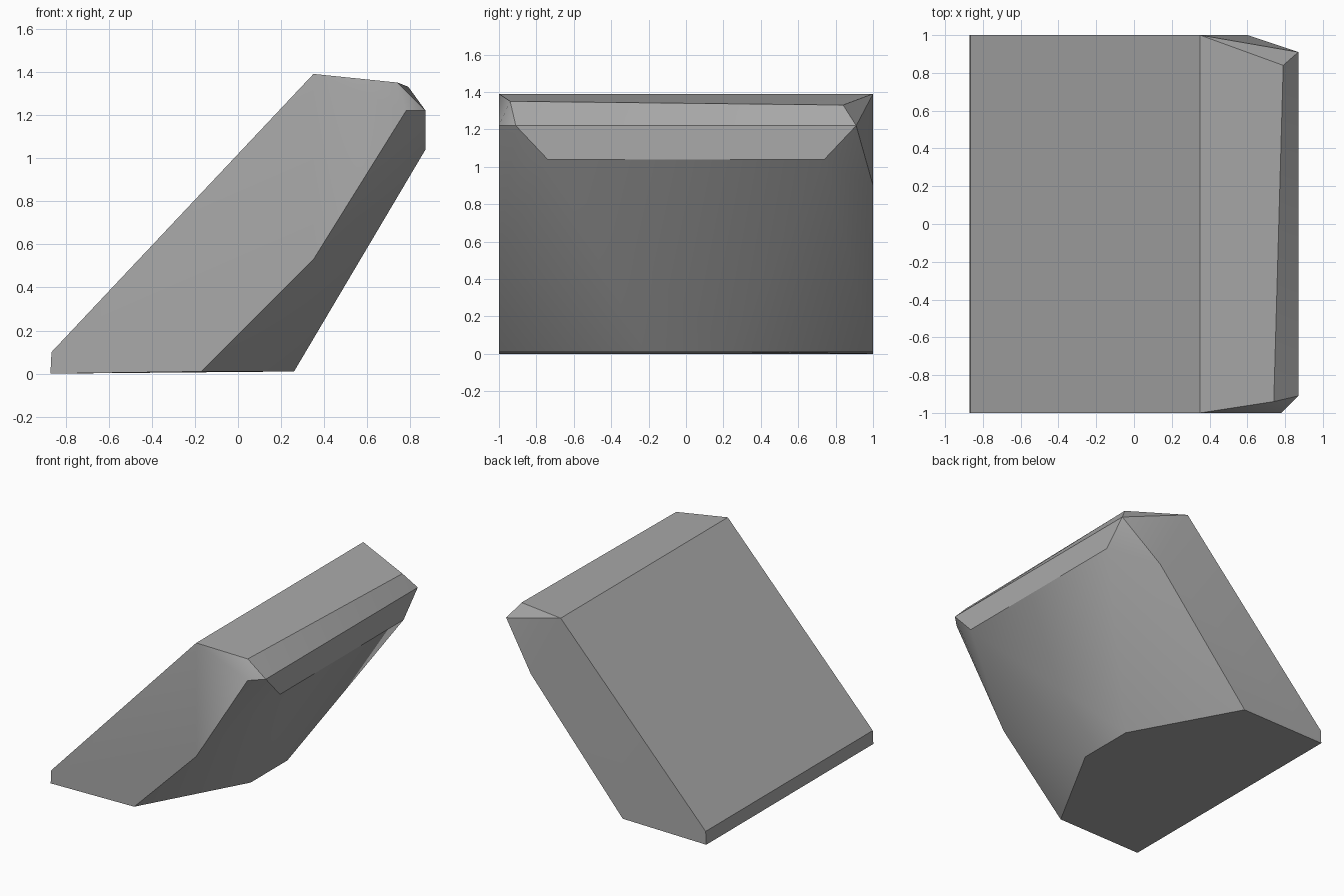
import bpy, bmesh, math

cube = bpy.data.objects.get("Cube")
if cube:
    bpy.data.objects.remove(cube, do_unlink=True)

# Stone colour
stone = bpy.data.materials.new("stone_grey")
stone.use_nodes = True
grey = (0.4, 0.4, 0.4, 1)
stone.diffuse_color = grey
stone.node_tree.nodes["Principled BSDF"].inputs["Base Color"].default_value = grey

# Corners shared by both ends, as x, half width, z
paired = [
    (-0.87, 1, 0), (-0.865, 1, 0.1), (0.35, 1, 1.39),   # slab edge
    (-0.17, 1, 0.01), (0.26, 0.22, 0.01),               # foot
    (0.87, 0.74, 1.04), (0.87, 0.91, 1.22),             # overhanging lip
]
corners = [(x, side * y, z) for x, y, z in paired for side in (-1, 1)]

# Chipped corners that differ between the ends
corners += [(0.35, -1, 0.53), (0.78, -1, 1.22), (0.74, -0.94, 1.35)]
corners += [(0.6, 1, 0.9), (0.79, 0.84, 1.33)]

# Faceted boulder wrapped around the corners
bm = bmesh.new()
for co in corners:
    bm.verts.new(co)
bmesh.ops.convex_hull(bm, input=bm.verts)
bmesh.ops.dissolve_limit(bm, angle_limit=math.radians(1),
                         verts=bm.verts, edges=bm.edges)
bmesh.ops.recalc_face_normals(bm, faces=bm.faces)
mesh = bpy.data.meshes.new("leaning_rock")
bm.to_mesh(mesh)
bm.free()
mesh.materials.append(stone)
rock = bpy.data.objects.new("leaning_rock", mesh)
bpy.context.collection.objects.link(rock)

# Soft underside with crisp main edges
bpy.context.view_layer.objects.active = rock
rock.select_set(True)
bpy.ops.object.shade_smooth_by_angle(angle=math.radians(30))
